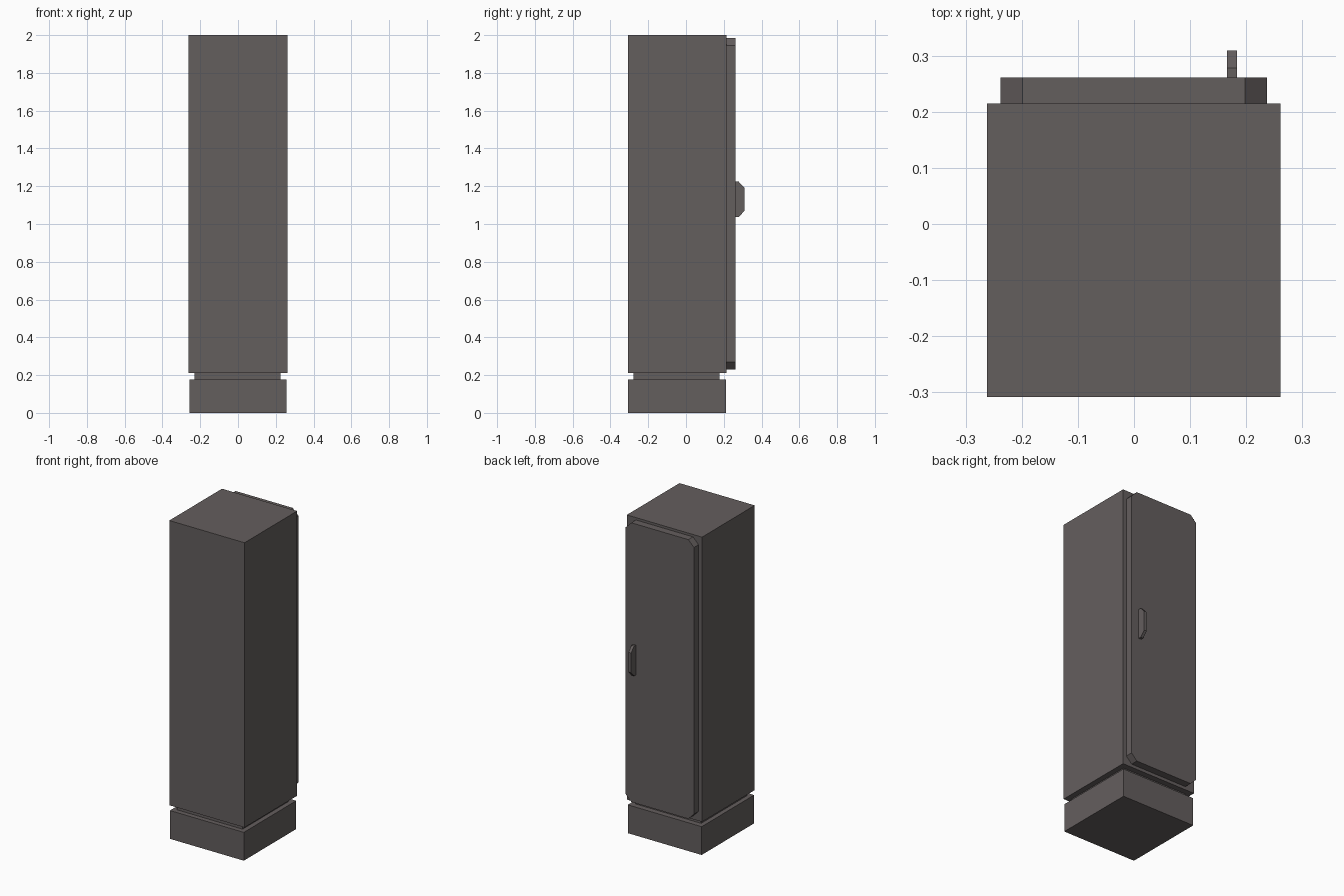
import bpy, bmesh
from mathutils import Vector

if "Cube" in bpy.data.objects:
    bpy.data.objects.remove(bpy.data.objects["Cube"])

grey = bpy.data.materials.new("warm_dark_grey")
grey.diffuse_color = (0.127, 0.112, 0.111, 1)
grey.use_nodes = True
grey.node_tree.nodes["Principled BSDF"].inputs["Base Color"].default_value = grey.diffuse_color


def prism(name, outline, offset):
    """Extrude a closed 3D outline along offset into a solid flat-faced part."""
    bm = bmesh.new()
    face = bm.faces.new([bm.verts.new(p) for p in outline])
    ext = bmesh.ops.extrude_face_region(bm, geom=[face], use_keep_orig=True)
    moved = [v for v in ext["geom"] if isinstance(v, bmesh.types.BMVert)]
    bmesh.ops.translate(bm, verts=moved, vec=Vector(offset))
    bmesh.ops.recalc_face_normals(bm, faces=bm.faces)
    mesh = bpy.data.meshes.new(name)
    bm.to_mesh(mesh)
    bm.free()
    mesh.materials.append(grey)
    obj = bpy.data.objects.new(name, mesh)
    bpy.context.collection.objects.link(obj)
    return obj


def box(name, x0, x1, y0, y1, z0, z1):
    return prism(name, [(x0, y0, z0), (x1, y0, z0), (x1, y1, z0), (x0, y1, z0)],
                 (0, 0, z1 - z0))


# Plinth, recessed neck and tall cabinet
box("plinth", -0.258, 0.256, -0.308, 0.213, 0, 0.178)
box("recessed_neck", -0.23, 0.226, -0.277, 0.178, 0.178, 0.21)
box("cabinet_body", -0.262, 0.261, -0.308, 0.215, 0.21, 2.0)

# Door with chamfered corners on the back
x0, x1, z0, z1, c = -0.238, 0.237, 0.23, 1.985, 0.039
door = [(x0 + c, z0), (x1 - c, z0), (x1, z0 + c), (x1, z1 - c),
        (x1 - c, z1), (x0 + c, z1), (x0, z1 - c), (x0, z0 + c)]
prism("door", [(x, 0.215, z) for x, z in door], (0, 0.046, 0))

# Handle with tapered ends
handle = [(0.261, 1.036), (0.278, 1.036), (0.309, 1.069),
          (0.309, 1.193), (0.278, 1.225), (0.261, 1.225)]
prism("door_handle", [(0.166, y, z) for y, z in handle], (0.018, 0, 0))
